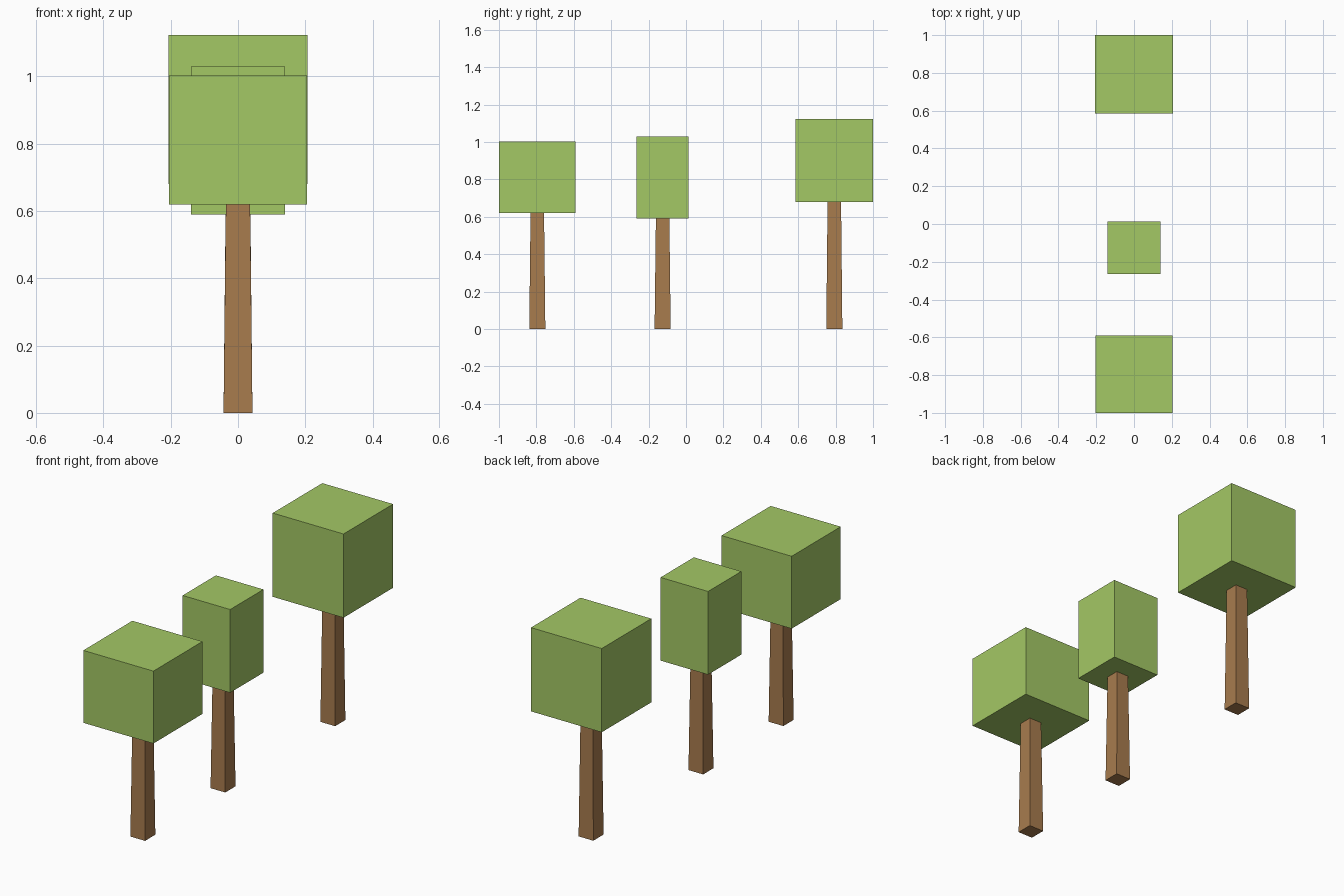
import bpy, bmesh

if "Cube" in bpy.data.objects:
    bpy.data.objects.remove(bpy.data.objects["Cube"])


def material(name, color):
    m = bpy.data.materials.new(name)
    m.diffuse_color = color
    m.use_nodes = True
    m.node_tree.nodes["Principled BSDF"].inputs["Base Color"].default_value = m.diffuse_color
    return m


leaf = material("leaf_green", (0.37, 0.58, 0.13, 1))
bark = material("bark_brown", (0.39, 0.20, 0.075, 1))


def tapered_box(name, y, z0, z1, half_bottom, half_top, mat):
    """Square box from z0 to z1 whose width changes from bottom to top."""
    bm = bmesh.new()
    bmesh.ops.create_cube(bm, size=2)
    for v in bm.verts:
        top = v.co.z > 0
        half = half_top if top else half_bottom
        v.co = (v.co.x * half, v.co.y * half, z1 if top else z0)
    mesh = bpy.data.meshes.new(name)
    bm.to_mesh(mesh)
    bm.free()
    mesh.materials.append(mat)
    obj = bpy.data.objects.new(name, mesh)
    obj.location.y = y
    bpy.context.collection.objects.link(obj)


# Trees: name, y centre, crown bottom, crown top, crown half width
trees = [
    ("front", -0.795, 0.62, 1.003, 0.205),
    ("middle", -0.125, 0.59, 1.03, 0.139),
    ("back", 0.793, 0.68, 1.123, 0.207),
]

for name, y, z0, z1, half in trees:
    tapered_box(name + "_trunk", y, 0, z0, 0.043, 0.036, bark)
    tapered_box(name + "_crown", y, z0, z1, half, half, leaf)
